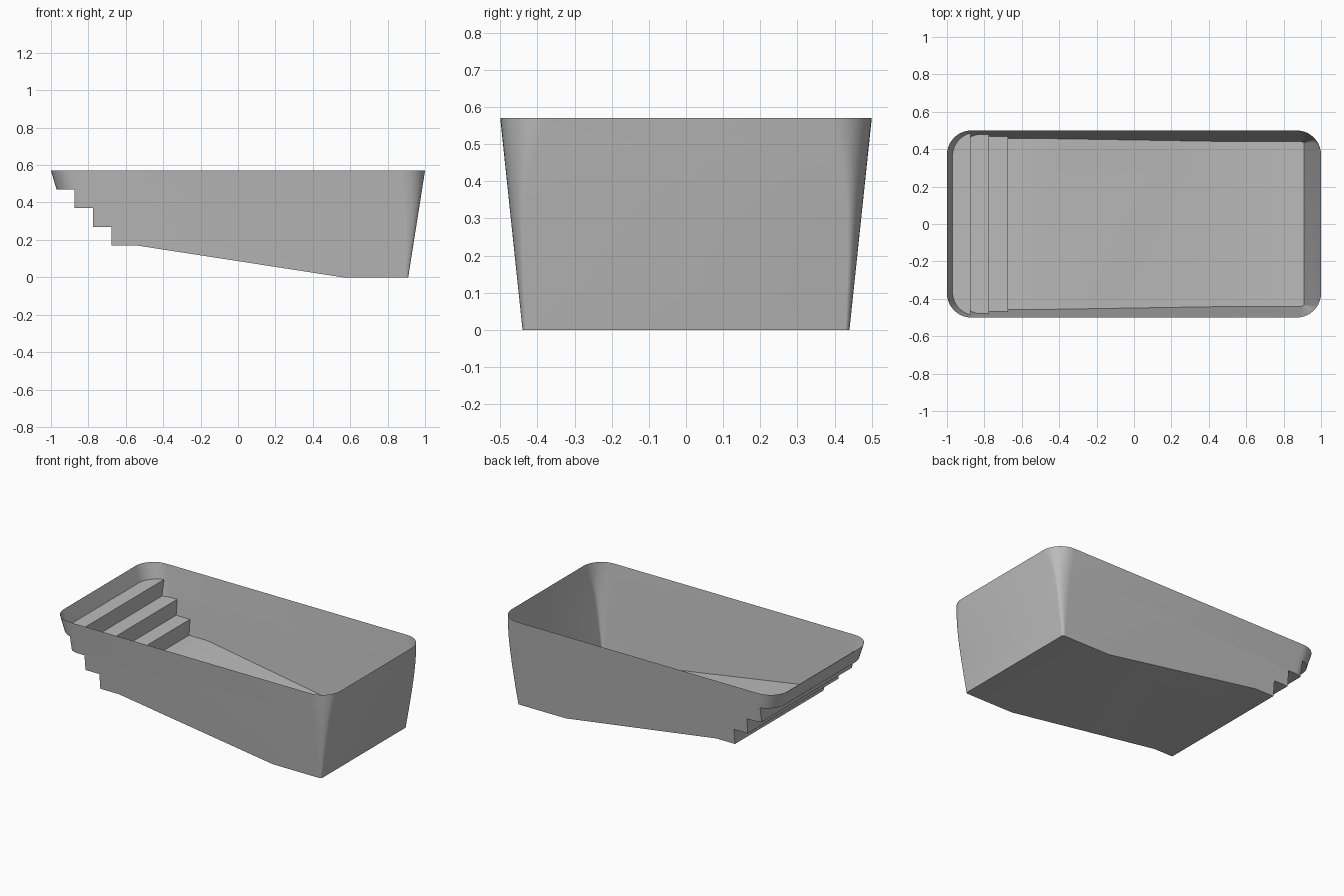
import bpy
import bmesh
from math import sin, cos, pi, radians

if "Cube" in bpy.data.objects:
    bpy.data.objects.remove(bpy.data.objects["Cube"], do_unlink=True)

TOP = 0.57
SEGMENTS = 10


def make_object(name, bm):
    bmesh.ops.recalc_face_normals(bm, faces=bm.faces)
    mesh = bpy.data.meshes.new(name)
    bm.to_mesh(mesh)
    bm.free()
    obj = bpy.data.objects.new(name, mesh)
    bpy.context.collection.objects.link(obj)
    return obj


def ring(bm, z):
    """Rounded rectangle of the tapered basin at height z."""
    t = z / TOP
    left, right, half = -1 + 0.3 * (TOP - z), 0.91 + 0.09 * t, 0.44 + 0.06 * t
    rx = max(0.01, 0.01 + 0.12 * t)
    ry = max(0.008, 0.008 + 0.05 * t + 0.072 * t ** 5)
    rl = 0.105 + 0.025 * t
    corners = [(right, 1, 1, rx, ry), (left, -1, 1, rl, rl),
               (left, -1, -1, rl, rl), (right, 1, -1, rx, ry)]
    verts = []
    for q, (x, sx, sy, a, b) in enumerate(corners):
        for i in range(SEGMENTS + 1):
            ang = (q + i / SEGMENTS) * pi / 2
            verts.append(bm.verts.new((x - sx * a + a * cos(ang),
                                       sy * (half - b) + b * sin(ang), z)))
    return verts


# Tapered solid with rounded corners
bm = bmesh.new()
rings = [ring(bm, z) for z in (-0.04, 0.12, 0.24, 0.34, 0.42, 0.5, TOP, 0.6)]
for low, high in zip(rings, rings[1:]):
    for i in range(len(low)):
        j = (i + 1) % len(low)
        bm.faces.new((low[i], low[j], high[j], high[i]))
bm.faces.new(rings[0][::-1])
bm.faces.new(rings[-1])
bmesh.ops.triangulate(bm, faces=[f for f in bm.faces if len(f.verts) == 4])
basin = make_object("pool_basin", bm)

# Side profile with steps and sloping floor
profile = [(-1.2, TOP), (-1.2, 0.47)]
for i in range(3):
    x, z = -0.875 + 0.1 * i, 0.47 - 0.1 * i
    profile += [(x, z), (x, z - 0.1)]
profile += [(-0.54, 0.17), (0.56, 0), (1.2, 0), (1.2, TOP)]
bm = bmesh.new()
face = bm.faces.new([bm.verts.new((x, -0.8, z)) for x, z in profile])
extruded = bmesh.ops.extrude_face_region(bm, geom=[face])["geom"]
bmesh.ops.translate(bm, vec=(0, 1.6, 0),
                    verts=[v for v in extruded if isinstance(v, bmesh.types.BMVert)])
cutter = make_object("profile_cutter", bm)
cutter.hide_render = True

# Trim the solid to the profile
mod = basin.modifiers.new("trim", "BOOLEAN")
mod.operation, mod.solver, mod.object = "INTERSECT", "EXACT", cutter
bpy.context.view_layer.update()
trimmed = bpy.data.meshes.new_from_object(
    basin.evaluated_get(bpy.context.evaluated_depsgraph_get()))
basin.modifiers.clear()
basin.data = trimmed
bpy.data.objects.remove(cutter, do_unlink=True)

# Open the top to leave a thin shell
bm = bmesh.new()
bm.from_mesh(trimmed)
bmesh.ops.delete(bm, context="FACES", geom=[
    f for f in bm.faces if all(v.co.z > TOP - 0.001 for v in f.verts)])
bm.to_mesh(trimmed)
bm.free()

# Single grey shell colour
grey = bpy.data.materials.new("shell_grey")
grey.use_nodes = True
colour = (0.5, 0.5, 0.5, 1)
grey.diffuse_color = colour
grey.node_tree.nodes["Principled BSDF"].inputs["Base Color"].default_value = colour
trimmed.materials.clear()
trimmed.materials.append(grey)

bpy.ops.object.select_all(action="DESELECT")
basin.select_set(True)
bpy.context.view_layer.objects.active = basin
bpy.ops.object.shade_smooth_by_angle(angle=radians(30))
